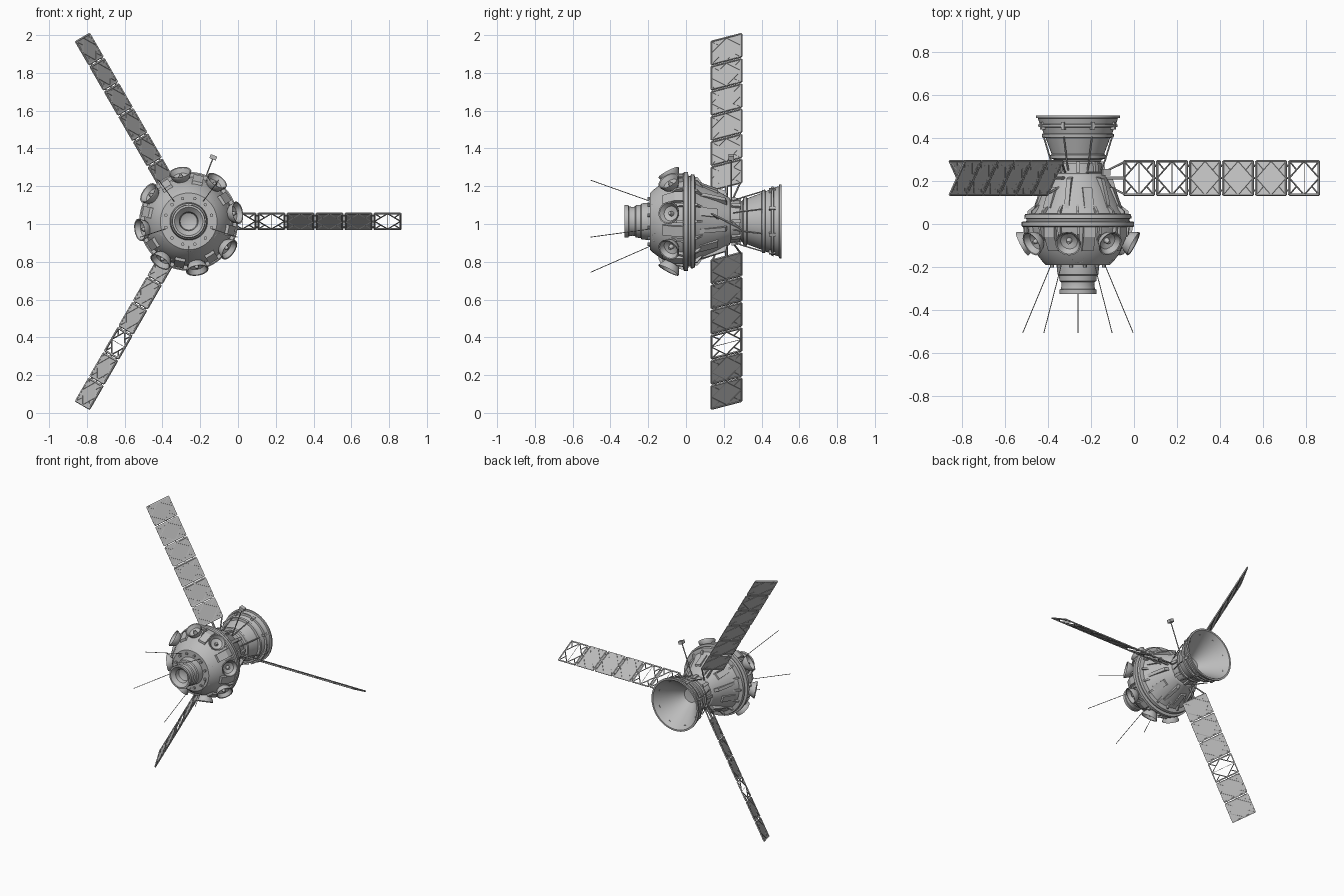
import bpy, bmesh, math
from mathutils import Vector, Matrix

if "Cube" in bpy.data.objects:
    bpy.data.objects.remove(bpy.data.objects["Cube"])

CX, CZ = -0.261, 1.014            # long axis of the craft runs along y here
grey = bpy.data.materials.new("light_grey_metal")
grey.diffuse_color = (0.5, 0.5, 0.5, 1)
grey.use_nodes = True
grey.node_tree.nodes["Principled BSDF"].inputs["Base Color"].default_value = grey.diffuse_color


def P(a, r, y, t=0.0):
    """Point at angle a (degrees), radius r, length y, sideways offset t."""
    a = math.radians(a)
    return Vector((CX + r * math.cos(a) - t * math.sin(a), y,
                   CZ + r * math.sin(a) + t * math.cos(a)))


def finish(bm, name, smooth=True):
    bmesh.ops.recalc_face_normals(bm, faces=bm.faces)
    me = bpy.data.meshes.new(name)
    bm.to_mesh(me)
    bm.free()
    ob = bpy.data.objects.new(name, me)
    bpy.context.collection.objects.link(ob)
    me.materials.append(grey)
    if smooth:
        bpy.ops.object.select_all(action='DESELECT')
        ob.select_set(True)
        bpy.context.view_layer.objects.active = ob
        bpy.ops.object.shade_smooth_by_angle(angle=math.radians(30))
    return ob


def lathe(bm, pts, origin, axis, n=48):
    """Revolve (along, radius) points around an axis."""
    rot = axis.normalized().to_track_quat('Z', 'Y').to_matrix()
    rings = []
    for h, r in pts:
        if r < 1e-6:
            rings.append([bm.verts.new(origin + rot @ Vector((0, 0, h)))])
        else:
            rings.append([bm.verts.new(origin + rot @ Vector(
                (r * math.cos(2 * math.pi * i / n), r * math.sin(2 * math.pi * i / n), h)))
                for i in range(n)])
    for A, B in zip(rings, rings[1:]):
        for i in range(n):
            j = (i + 1) % n
            if len(A) == 1:
                bm.faces.new((A[0], B[i], B[j]))
            elif len(B) == 1:
                bm.faces.new((A[i], A[j], B[0]))
            else:
                bm.faces.new((A[i], A[j], B[j], B[i]))


def rod(bm, p, q, r, n=6):
    L = (q - p).length
    lathe(bm, [(0, 0), (0, r), (L, r), (L, 0)], p, q - p, n)


def block(bm, a, section, width):
    """Extrude a (y, radius) outline sideways, centred on angle a."""
    s = [[bm.verts.new(P(a, r, y, t)) for y, r in section] for t in (-width / 2, width / 2)]
    bm.faces.new(s[0])
    bm.faces.new(s[1][::-1])
    for i in range(len(section)):
        j = (i + 1) % len(section)
        bm.faces.new((s[0][i], s[1][i], s[1][j], s[0][j]))


AX, YD = Vector((CX, 0, CZ)), Vector((0, 1, 0))


def turned(name, pts):
    bm = bmesh.new()
    lathe(bm, pts, AX, YD)
    finish(bm, name)


# main hull parts
turned("docking_collar", [(-.25, 0), (-.27, .045), (-.30, .05), (-.325, .075), (-.325, .086),
       (-.305, .086), (-.303, .08), (-.285, .076), (-.27, .078), (-.265, .086), (-.24, .088),
       (-.235, .095), (-.19, .1), (-.17, .1), (-.17, 0)])
turned("front_dome", [(-.19, 0), (-.19, .15), (-.175, .165), (-.14, .192), (-.1, .213),
       (-.06, .227), (-.01, .236), (-.01, 0)])
turned("middle_flanges", [(-.015, 0), (-.015, .255), (-.01, .262), (.01, .262), (.013, .24),
       (.024, .24), (.026, .25), (.045, .247), (.05, .225), (.05, 0)])
turned("rear_cone", [(.045, 0), (.045, .222), (.07, .205), (.16, .165), (.23, .125), (.235, .115),
       (.285, .11), (.285, .1), (.31, .1), (.31, 0)])
turned("engine_bell", [(.29, 0), (.29, .105), (.3, .112), (.305, .128), (.32, .13), (.325, .122),
       (.4, .15), (.402, .166), (.418, .168), (.422, .16), (.45, .17), (.452, .184),
       (.462, .185), (.465, .178), (.492, .186), (.494, .196), (.506, .196), (.506, .184),
       (.42, .125), (.35, .075), (.32, .05), (.315, 0)])

# dish antennas around the dome, tilted forward
bm = bmesh.new()
for k in range(8):
    a = 10 + 45 * k
    base = P(a, .2, -.06)
    d = P(a, .262, -.092) - base
    lathe(bm, [(0, 0), (0, .03), (.022, .032), (.035, .045), (.066, .06), (.072, .06),
               (.07, .054), (.045, .04), (.035, .014), (.06, .008), (.06, 0)], base, d, 16)
finish(bm, "dish_antennas")

# equipment blocks and fins between the dishes
bm = bmesh.new()
for k in range(8):
    a = 32.5 + 45 * k
    block(bm, a, [(-.01, .2), (-.01, .25), (-.06, .25), (-.125, .215), (-.125, .18)], .055)
    for s in (-12, 12):
        block(bm, a + s, [(-.01, .2), (-.01, .256), (-.05, .25), (-.1, .2)], .012)
finish(bm, "dome_blocks", False)

# ring portholes on the dome
bm = bmesh.new()
for k in range(6):
    a = 90 + 60 * k
    base = P(a, .158, -.145)
    lathe(bm, [(0, 0), (0, .034), (.018, .034), (.022, .028), (.018, .02), (.012, .018),
               (.017, .01), (.019, 0)], base, P(a, .208, -.18) - base, 16)
finish(bm, "dome_portholes")

# small studs on the dome face
bm = bmesh.new()
for k in range(12):
    p = P(15 + 30 * k, .125, -.185)
    rod(bm, p, p + Vector((0, -.018, 0)), .009, 8)
finish(bm, "dome_studs")

# long boxes on the rear cone
bm = bmesh.new()
for k in range(12):
    a = 15 + 30 * k
    if k % 2:
        block(bm, a, [(.06, .18), (.06, .205), (.1, .2), (.21, .165), (.225, .1)], .022)
    else:
        block(bm, a, [(.075, .18), (.075, .208), (.17, .172), (.17, .12)], .045)
for k in range(16):
    block(bm, 22.5 * k, [(.045, .19), (.045, .235), (.06, .235), (.095, .19)], .012)
finish(bm, "rear_boxes", False)

# clamps and struts on the engine bell
bm = bmesh.new()
for k in range(8):
    a = 22.5 + 45 * k
    rod(bm, P(a, .118, .25), P(a, .138, .3), .004)
    rod(bm, P(a, .138, .3), P(a, .172, .405), .004)
    block(bm, a + 22.5, [(.24, .1), (.24, .128), (.29, .122), (.29, .1)], .02)
    block(bm, a, [(.44, .16), (.44, .188), (.475, .188), (.475, .16)], .016)
finish(bm, "engine_struts")

# whip antennas at the front
bm = bmesh.new()
for k in range(5):
    a = -90 + 72 * k
    rod(bm, P(a, .125, -.175), P(a, .27, -.506), .0022, 5)
finish(bm, "whip_antennas")

# short mast with sensor box
bm = bmesh.new()
rod(bm, P(69, .1, .24), P(69, .355, .24), .004)
block(bm, 69, [(.225, .352), (.255, .352), (.255, .374), (.225, .374)], .036)
finish(bm, "sensor_mast", False)

# three pitched solar wings; some panels are bare lattice
MID, HY, HT = .214, .082, .0425
OPEN = {0: (0, 1, 5), 1: (), 2: (3,)}
for w in range(3):
    a = 120 * w
    W = lambda u, v: P(a, u, MID + HY * v, -HT * v)
    frame, sheet = bmesh.new(), bmesh.new()
    for k in range(6):
        u0 = .211 + .1538 * k
        u1 = u0 + .146
        um = (u0 + u1) / 2
        q1, q3 = u0 + .0365, u1 - .0365
        e = .004
        corners = [(u0 + e, -.96), (u1 - e, -.96), (u1 - e, .96), (u0 + e, .96)]
        mids = [(um, -.96), (u1 - e, 0), (um, .96), (u0 + e, 0)]
        quarter = [(q1, -.48), (q3, -.48), (q3, .48), (q1, .48)]
        for i in range(4):
            rod(frame, W(*corners[i]), W(*corners[(i + 1) % 4]), .0058, 4)
            rod(frame, W(*mids[i]), W(*mids[(i + 1) % 4]), .0036, 4)
            rod(frame, W(*corners[i]), W(*quarter[i]), .0036, 4)
        rod(frame, W(um, -.96), W(um, .96), .0015, 4)
        if k < 5:                                     # hinges to the next panel
            for v in (-.7, 0, .7):
                rod(frame, W(u1 - .004, v), W(u1 + .012, v), .005, 4)
        if k not in OPEN[w]:
            nrm = (W(1, 0) - W(0, 0)).cross(W(0, 1) - W(0, 0)).normalized() * .0015
            t, b = ([sheet.verts.new(W(*c) + s * nrm) for c in corners] for s in (1, -1))
            sheet.faces.new(t)
            sheet.faces.new(b[::-1])
            for i in range(4):
                j = (i + 1) % 4
                sheet.faces.new((t[i], b[i], b[j], t[j]))
    # root bracket
    for v in (-.9, .9):
        rod(frame, P(a, .12, MID + .03 * v), W(.215, v), .005)
    rod(frame, P(a, .11, MID), W(.215, 0), .008)
    finish(frame, f"wing_{w + 1}_frame", False)
    finish(sheet, f"wing_{w + 1}_panels", False)
